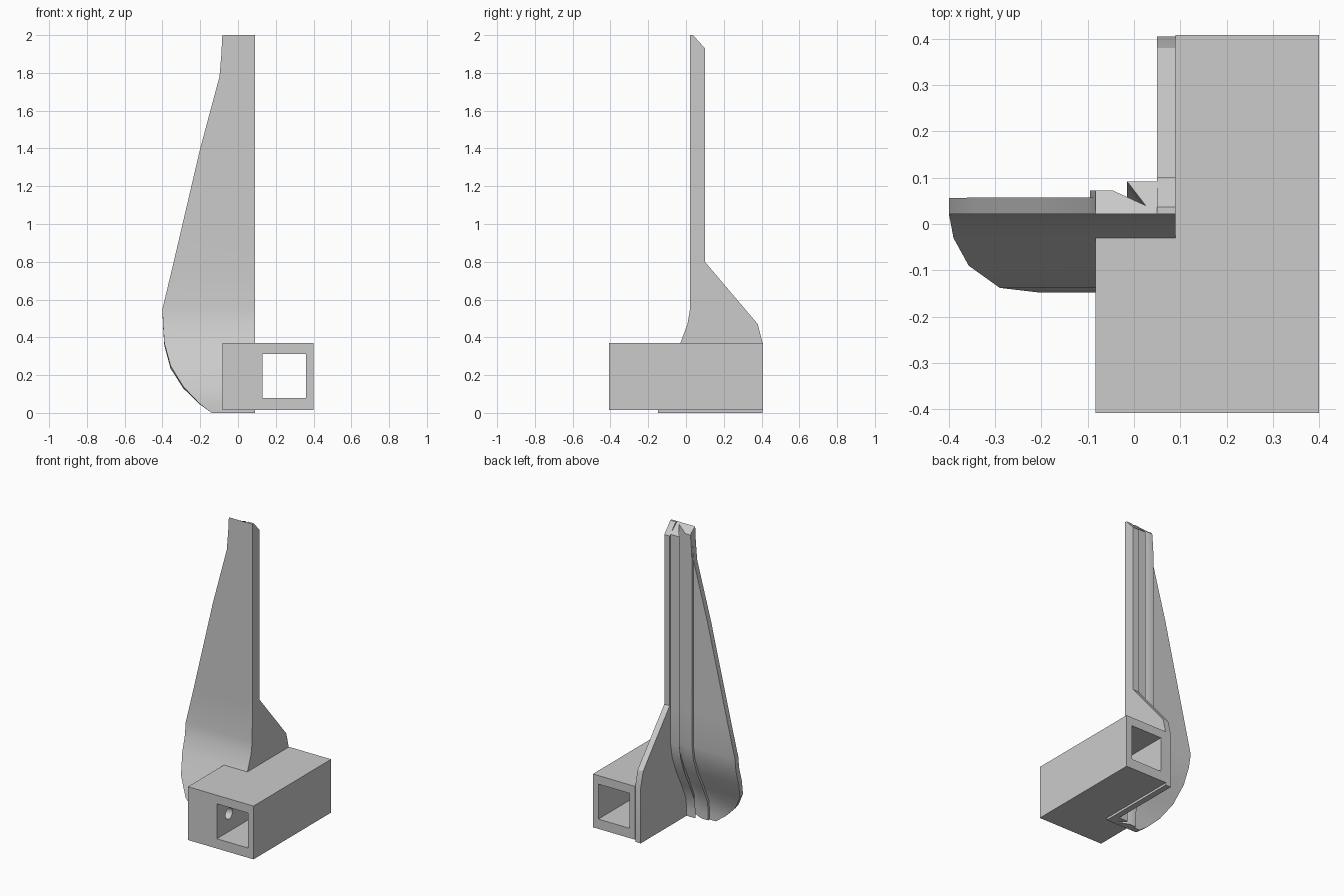
import bpy, bmesh, math
from mathutils import Vector

if "Cube" in bpy.data.objects:
    bpy.data.objects.remove(bpy.data.objects["Cube"], do_unlink=True)

GREY = (0.6, 0.6, 0.6, 1.0)
grey = bpy.data.materials.new("plain grey")
grey.use_nodes = True
grey.diffuse_color = GREY
grey.node_tree.nodes["Principled BSDF"].inputs["Base Color"].default_value = GREY


def loft(name, rings):
    """Skin a row of equal-length point rings and cap both ends."""
    bm = bmesh.new()
    loops = [[bm.verts.new(p) for p in ring] for ring in rings]
    n = len(loops[0])
    for a, b in zip(loops, loops[1:]):
        for i in range(n):
            j = (i + 1) % n
            bm.faces.new((a[i], a[j], b[j], b[i]))
    bm.faces.new(loops[0][::-1])
    bm.faces.new(loops[-1])
    bmesh.ops.recalc_face_normals(bm, faces=bm.faces)
    mesh = bpy.data.meshes.new(name)
    bm.to_mesh(mesh)
    bm.free()
    mesh.materials.append(grey)
    obj = bpy.data.objects.new(name, mesh)
    bpy.context.collection.objects.link(obj)
    return obj


def side_prism(name, profile, x0, x1):
    """Extrude a (y, z) profile between two x positions."""
    return loft(name, [[(x, y, z) for y, z in profile] for x in (x0, x1)])


def activate(obj):
    bpy.ops.object.select_all(action='DESELECT')
    obj.select_set(True)
    bpy.context.view_layer.objects.active = obj


def cut(obj, cutter):
    cutter.hide_render = True
    mod = obj.modifiers.new("cut", 'BOOLEAN')
    mod.operation = 'DIFFERENCE'
    mod.solver = 'EXACT'
    mod.object = cutter
    activate(obj)
    bpy.ops.object.modifier_apply(modifier=mod.name)


# Blade stations from the foot up: height, outer edge x, front surface y
stations = [(0, -.14, -.148), (.05, -.205, -.148), (.14, -.29, -.138),
            (.25, -.357, -.09), (.37, -.39, -.03), (.47, -.397, .008),
            (.55, -.4, .021), (.78, -.345, .022), (1.4, -.2, .022),
            (1.78, -.098, .022), (1.9, -.088, .022), (2, -.083, .022)]
INNER, OUTER = .05, .09


def top_height(y):
    return 2 - max(0, y - .037) * 1.11


# Blade with its grooved back: cross-section of (x, depth behind the front)
section = [(-.095, .035), (-.095, .05), (-.045, .05), (.025, .018),
           (-.015, .07), (INNER, .07), (INNER, 0)]
rings = []
for i, (z, edge, y) in enumerate(stations):
    if 0 < i < len(stations) - 1:
        below, above = stations[i - 1], stations[i + 1]
        t = Vector((above[2] - below[2], above[0] - below[0])).normalized()
        normal = Vector((t.y, -t.x))
    else:
        normal = Vector((1, 0))
    ring = []
    for x, d in [(edge, 0), (edge, .035)] + section:
        py, pz = y + normal.x * d, z + normal.y * d
        if z == 2:
            pz = top_height(py)
        ring.append((max(x, edge), py, max(pz, 0)))
    rings.append(ring)
blade = loft("blade", rings)

# Upright side rib that widens into the gusset
front_line = [(y, z) for z, _, y in stations]
rib = side_prism("side_rib", front_line + [
    (.037, 2), (.1, 1.93), (.1, .8), (.38, .47), (.405, .37), (.405, 0)],
    INNER, OUTER)

# Solid front block whose back follows the blade
back_line = [(y + .008, max(z, .015)) for z, _, y in stations[:5]]
block = side_prism("front_block", back_line + [(-.408, .37), (-.408, .015)],
                   -.083, OUTER)

# Hollow rectangular tube
tube = side_prism("square_tube", [(-.408, .015), (.408, .015),
                                  (.408, .37), (-.408, .37)], OUTER, .4)
bore = side_prism("bore_cutter", [(-.5, .08), (.5, .08),
                                  (.5, .313), (-.5, .313)], .13, .36)
cut(tube, bore)

# Round cross hole into the tube
circle = [(-.28 + .037 * math.cos(a), .2 + .037 * math.sin(a))
          for a in (k * math.tau / 24 for k in range(24))]
drill = side_prism("drill_cutter", circle, -.2, .2)
cut(tube, drill)
cut(block, drill)
for helper in (bore, drill):
    bpy.data.objects.remove(helper, do_unlink=True)

for obj in (blade, rib, block, tube):
    activate(obj)
    bpy.ops.object.shade_smooth_by_angle(angle=math.radians(25))
